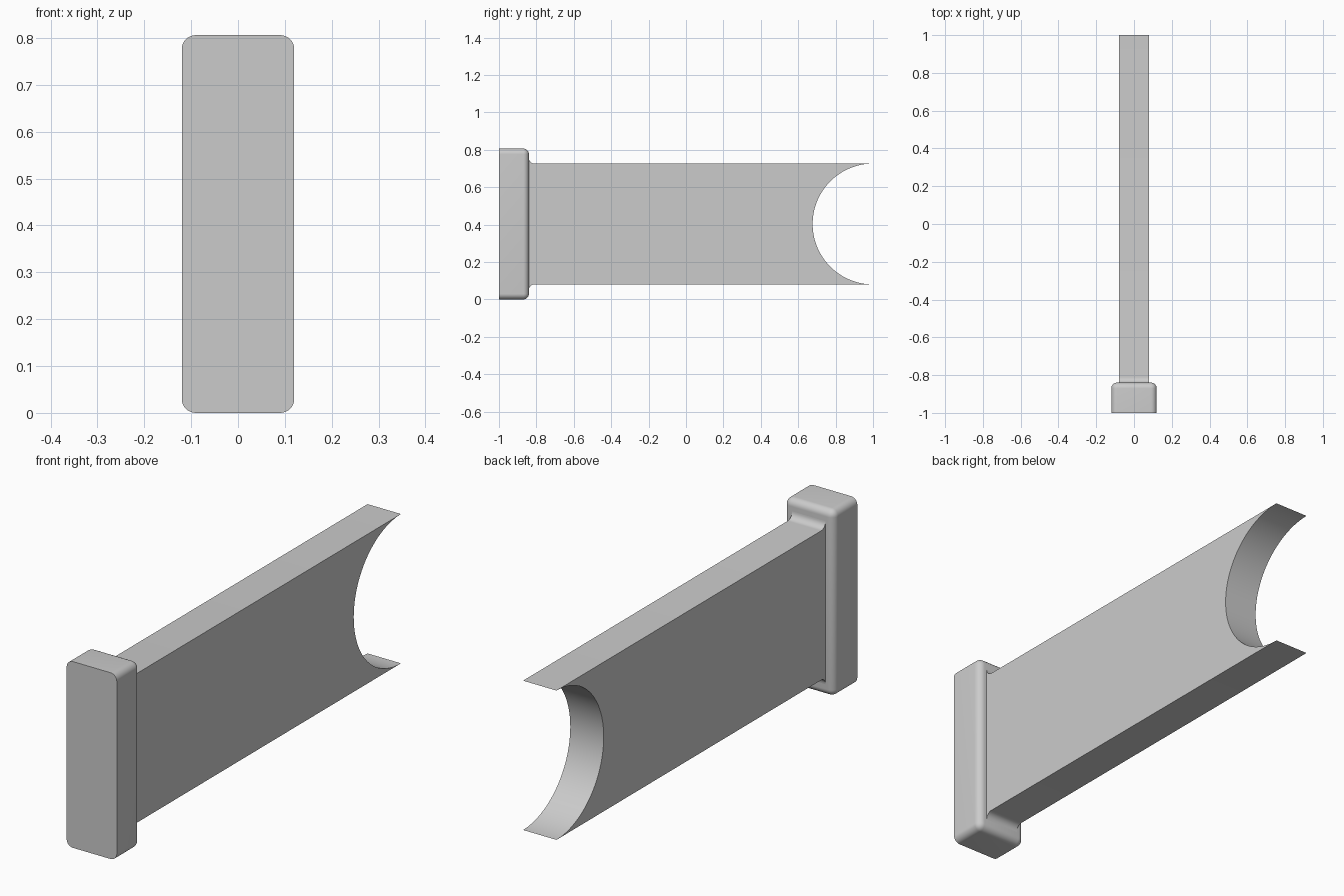
import bpy, bmesh
from math import sin, cos, pi, radians

cube = bpy.data.objects.get("Cube")
if cube:
    bpy.data.objects.remove(cube, do_unlink=True)

grey = bpy.data.materials.new("light_grey")
grey.use_nodes = True
colour = (0.6, 0.6, 0.6, 1)
grey.diffuse_color = colour
grey.node_tree.nodes["Principled BSDF"].inputs["Base Color"].default_value = colour

HEIGHT = 0.806
MID = HEIGHT / 2
JOINT = -0.84      # rear face of the end plate
ROUND = 0.03       # edge rounding and fillet radius
ARM_R = 0.323      # half height of the arm, also the saddle radius


def finish(bm, name):
    bmesh.ops.recalc_face_normals(bm, faces=bm.faces)
    mesh = bpy.data.meshes.new(name)
    bm.to_mesh(mesh)
    bm.free()
    mesh.materials.append(grey)
    obj = bpy.data.objects.new(name, mesh)
    bpy.context.collection.objects.link(obj)
    bpy.ops.object.select_all(action='DESELECT')
    bpy.context.view_layer.objects.active = obj
    obj.select_set(True)
    bpy.ops.object.shade_smooth_by_angle(angle=radians(30))
    return obj


def arc(cy, cz, r, start, end, steps):
    angles = [start + (end - start) * i / steps for i in range(steps + 1)]
    return [(cy + r * cos(a), cz + r * sin(a)) for a in angles]


# End plate: block with rounded corners and rear rim, sharp front rim
bm = bmesh.new()
bmesh.ops.create_cube(bm, size=1)
for v in bm.verts:
    v.co.x *= 0.24
    v.co.y = -1 if v.co.y < 0 else JOINT
    v.co.z = MID + v.co.z * HEIGHT
rounded = [e for e in bm.edges if any(v.co.y > -0.9 for v in e.verts)]
bmesh.ops.bevel(bm, geom=rounded, offset=ROUND, segments=8, profile=0.5,
                affect='EDGES', clamp_overlap=True)
finish(bm, "end_plate")

# Arm: side profile with root fillets and a half-round saddle, extruded in x
top = MID + ARM_R
bottom = MID - ARM_R
root = JOINT - 0.02
profile = [(root, bottom - ROUND)]
profile += arc(JOINT + ROUND, bottom - ROUND, ROUND, pi, pi / 2, 8)
profile += arc(1, MID, ARM_R, 1.5 * pi, pi / 2, 64)
profile += arc(JOINT + ROUND, top + ROUND, ROUND, 1.5 * pi, pi, 8)
profile += [(root, top + ROUND)]

bm = bmesh.new()
side = bm.faces.new([bm.verts.new((-0.08, y, z)) for y, z in profile])
extruded = bmesh.ops.extrude_face_region(bm, geom=[side])
for v in extruded["geom"]:
    if isinstance(v, bmesh.types.BMVert):
        v.co.x = 0.08
finish(bm, "saddle_arm")
